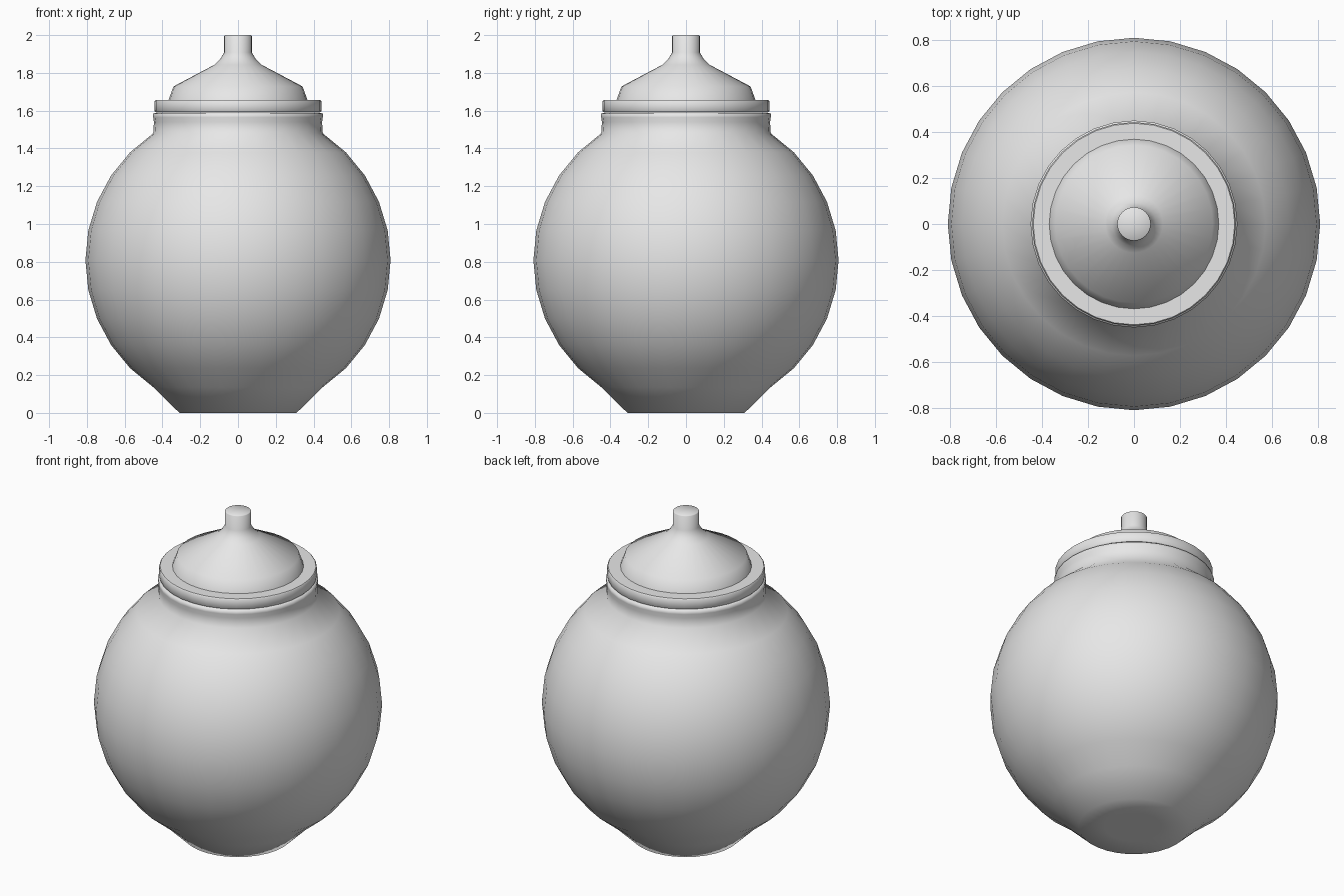
import bpy, bmesh, math

if "Cube" in bpy.data.objects:
    bpy.data.objects.remove(bpy.data.objects["Cube"])

SEG = 32
clay = bpy.data.materials.new("plain light grey")
clay.diffuse_color = (0.8, 0.8, 0.8, 1)
clay.use_nodes = True
clay.node_tree.nodes["Principled BSDF"].inputs["Base Color"].default_value = clay.diffuse_color


def lathe(name, profile, sharp_angle):
    """Revolve (radius, height) points around z; zero radius makes a pole."""
    bm = bmesh.new()
    rings = []
    for r, z in profile:
        if r == 0:
            rings.append([bm.verts.new((0, 0, z))] * SEG)
        else:
            rings.append([bm.verts.new((r * math.cos(math.tau * i / SEG),
                                        r * math.sin(math.tau * i / SEG), z))
                          for i in range(SEG)])
    for low, high in zip(rings, rings[1:]):
        for i in range(SEG):
            j = (i + 1) % SEG
            quad = [low[i], low[j], high[j], high[i]]
            bm.faces.new(list(dict.fromkeys(quad)))
    bmesh.ops.recalc_face_normals(bm, faces=bm.faces)
    for f in bm.faces:
        f.smooth = True
    for e in bm.edges:
        if e.calc_face_angle(0) > math.radians(sharp_angle):
            e.smooth = False
    mesh = bpy.data.meshes.new(name)
    bm.to_mesh(mesh)
    bm.free()
    mesh.materials.append(clay)
    obj = bpy.data.objects.new(name, mesh)
    bpy.context.collection.objects.link(obj)
    return obj


# Round body: sphere rings with a flattened foot, then the upright neck
R = 0.808
body = [(0, 0), (0.16, 0), (0.31, 0)]
for k in range(3, 13):
    a = math.pi * k / 16
    body.append((R * math.sin(a), R - R * math.cos(a)))
body += [(R * math.sin(math.pi * 13 / 16), 1.48), (0.445, 1.54),
         (0.449, 1.565), (0.449, 1.584), (0.43, 1.59), (0, 1.59)]
lathe("jar_body", body, 180)

# Lid: flat rim, stepped shoulder, cone and round knob
lid = [(0, 1.592), (0.437, 1.592), (0.442, 1.598), (0.442, 1.65),
       (0.437, 1.656), (0.368, 1.656), (0.342, 1.728), (0.125, 1.843),
       (0.095, 1.872), (0.073, 1.908), (0.073, 1.996), (0.069, 2.0), (0, 2.0)]
lathe("lid", lid, 50)
